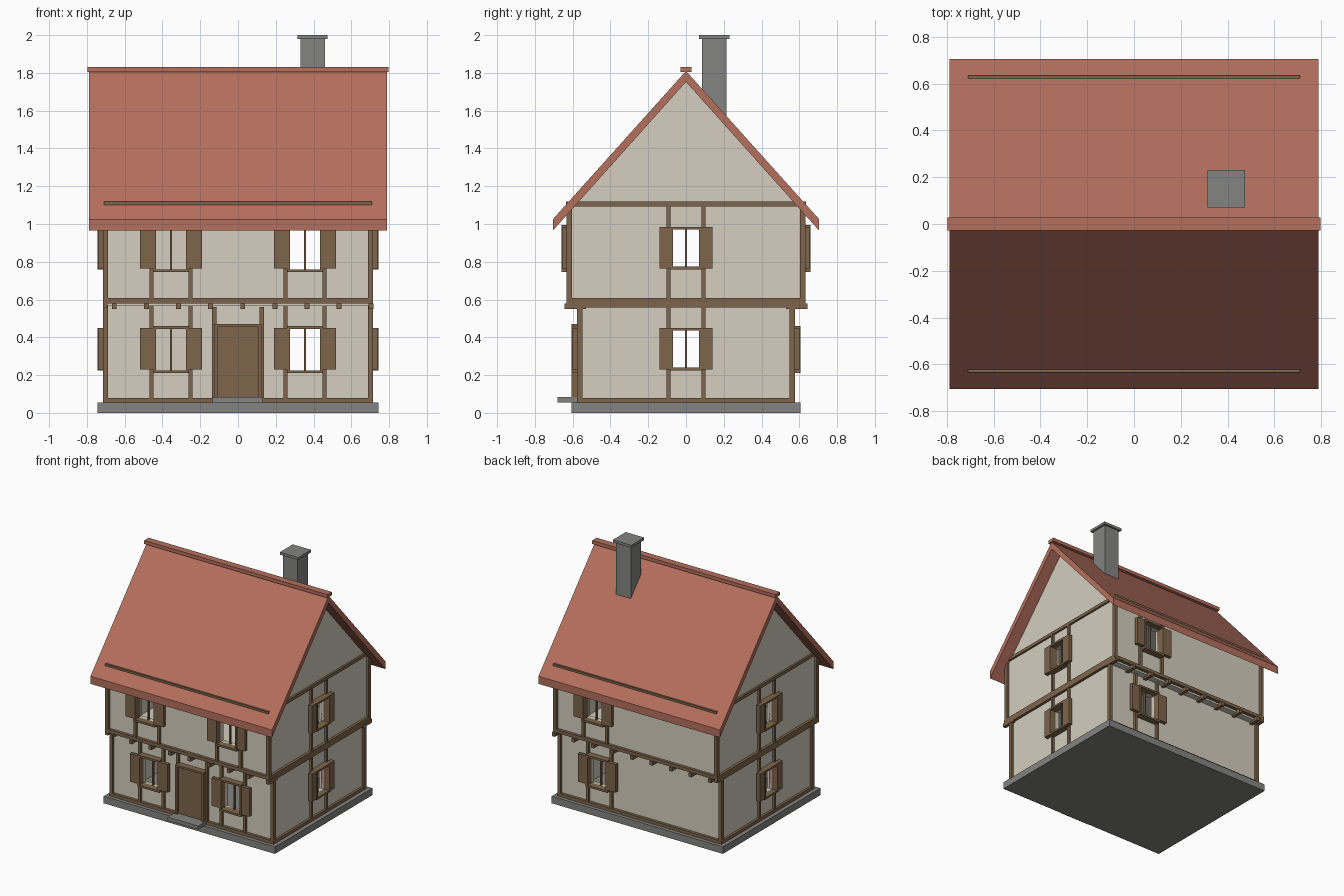
import bpy
import bmesh
from mathutils import Vector

if "Cube" in bpy.data.objects:
    bpy.data.objects.remove(bpy.data.objects["Cube"], do_unlink=True)


def material(name, r, g, b):
    m = bpy.data.materials.new(name)
    m.use_nodes = True
    m.diffuse_color = (r, g, b, 1)
    bsdf = next(n for n in m.node_tree.nodes if n.type == 'BSDF_PRINCIPLED')
    bsdf.inputs["Base Color"].default_value = (r, g, b, 1)
    bsdf.inputs["Roughness"].default_value = 0.9
    return m


PLASTER = material("cream plaster", 0.66, 0.62, 0.52)
TIMBER = material("brown timber", 0.21, 0.13, 0.07)
TILE = material("terracotta tile", 0.46, 0.16, 0.11)
STONE = material("grey stone", 0.23, 0.23, 0.22)


def finish(name, bm, mat):
    bmesh.ops.recalc_face_normals(bm, faces=bm.faces[:])
    mesh = bpy.data.meshes.new(name)
    bm.to_mesh(mesh)
    bm.free()
    mesh.materials.append(mat)
    obj = bpy.data.objects.new(name, mesh)
    bpy.context.collection.objects.link(obj)
    return obj


def boxes(name, mat, spans):
    """One object from boxes given as (x0, x1, y0, y1, z0, z1)."""
    bm = bmesh.new()
    for x0, x1, y0, y1, z0, z1 in spans:
        verts = bmesh.ops.create_cube(bm, size=1)["verts"]
        for v in verts:
            v.co = Vector((x1 if v.co.x > 0 else x0,
                           y1 if v.co.y > 0 else y0,
                           z1 if v.co.z > 0 else z0))
    return finish(name, bm, mat)


def extrude_x(name, mat, profile, half):
    """Sweep a (y, z) profile along x."""
    bm = bmesh.new()
    face = bm.faces.new([bm.verts.new((-half, y, z)) for y, z in profile])
    new = bmesh.ops.extrude_face_region(bm, geom=[face])["geom"]
    moved = [g for g in new if isinstance(g, bmesh.types.BMVert)]
    bmesh.ops.translate(bm, verts=moved, vec=(2 * half, 0, 0))
    return finish(name, bm, mat)


def on_wall(side, u0, u1, d0, d1, z0, z1):
    """Span along a wall (u), outward distance (d) and height."""
    if side == "front":
        return (u0, u1, -d1, -d0, z0, z1)
    if side == "back":
        return (u0, u1, d0, d1, z0, z1)
    if side == "left":
        return (d0, d1, u0, u1, z0, z1)
    return (-d1, -d0, u0, u1, z0, z1)


WINDOWS = {"front": (-0.355, 0.355), "back": (0.355,), "left": (0,), "right": (0,)}
HALF_X = 0.695
THICK = 0.035


def storey(label, base, bottom, top, half_y):
    """Walls with openings, timber posts, and windows; base shifts the windows."""
    for side, centres in WINDOWS.items():
        long_side = side in ("front", "back")
        depth = half_y if long_side else HALF_X
        reach = HALF_X if long_side else half_y - THICK
        post_d = depth + (0.02 if long_side else 0.016)
        face_d = depth + 0.05
        hw = 0.08 if long_side else 0.07
        z0 = base + (0.225 if long_side else 0.24)
        z1 = base + (0.445 if long_side else 0.435)
        inner = depth - THICK

        # Plaster wall split around its openings
        wall, u = [], -reach
        for c in centres:
            wall.append(on_wall(side, u, c - hw, inner, depth, bottom, top))
            wall.append(on_wall(side, c - hw, c + hw, inner, depth, bottom, z0))
            wall.append(on_wall(side, c - hw, c + hw, inner, depth, z1, top))
            u = c + hw
        wall.append(on_wall(side, u, reach, inner, depth, bottom, top))
        boxes(f"{label}_{side}_wall", PLASTER, wall)

        # Posts beside each window
        gap = hw + 0.023
        posts = [on_wall(side, c + s * gap - 0.011, c + s * gap + 0.011,
                         depth - 0.01, post_d, bottom, top)
                 for c in centres for s in (-1, 1)]
        boxes(f"{label}_{side}_posts", TIMBER, posts)

        # Frame, centre bar and open shutters
        f = 0.015
        for i, c in enumerate(centres):
            a, b = c - hw, c + hw
            frame = [(a - f, a, z0 - f, z1 + f), (b, b + f, z0 - f, z1 + f),
                     (a, b, z0 - f, z0), (a, b, z1, z1 + f)]
            boxes(f"{label}_{side}_window_frame_{i + 1}", TIMBER,
                  [on_wall(side, p, q, depth - 0.02, face_d, r, s)
                   for p, q, r, s in frame])
            boxes(f"{label}_{side}_window_bar_{i + 1}", TIMBER,
                  [on_wall(side, c - 0.005, c + 0.005, depth - 0.015, depth, z0, z1)])
            width = 0.07 if long_side else 0.055
            boxes(f"{label}_{side}_shutters_{i + 1}", TIMBER,
                  [on_wall(side, min(p, q), max(p, q), post_d, face_d - 0.003,
                           base + 0.23, base + 0.45)
                   for p, q in ((a - f, a - f - width), (b + f, b + f + width))])

    # Corner posts
    corners = []
    for sx in (-1, 1):
        for sy in (-1, 1):
            xs = sorted((sx * 0.688, sx * 0.714))
            ys = sorted((sy * (half_y - 0.007), sy * (half_y + 0.022)))
            corners.append((*xs, *ys, bottom, top))
    boxes(f"{label}_corner_posts", TIMBER, corners)


def ring(name, half_x, half_y, width, z0, z1):
    """Four horizontal beams round the house."""
    boxes(name, TIMBER, [
        (-half_x, half_x, -half_y, width - half_y, z0, z1),
        (-half_x, half_x, half_y - width, half_y, z0, z1),
        (-half_x, width - half_x, width - half_y, half_y - width, z0, z1),
        (half_x - width, half_x, width - half_y, half_y - width, z0, z1)])


# Base and doorstep
boxes("foundation", STONE, [(-0.745, 0.745, -0.605, 0.605, 0, 0.055)])
boxes("doorstep", STONE, [(-0.135, 0.13, -0.68, -0.575, 0.055, 0.083)])

# Two storeys, the upper one overhanging front and back
storey("ground", 0, 0.055, 0.57, 0.555)
storey("upper", 0.535, 0.58, 1.1, 0.61)
boxes("upper_floor", PLASTER, [(-0.69, 0.69, -0.605, 0.605, 0.565, 0.585)])

# Horizontal timbers
ring("sill_beams", 0.714, 0.577, 0.03, 0.055, 0.08)
ring("floor_beams", 0.716, 0.632, 0.03, 0.58, 0.607)
boxes("side_floor_beams", TIMBER,
      [(*xs, -0.632, 0.632, 0.558, 0.58) for xs in ((-0.716, -0.69), (0.69, 0.716))])
ring("wall_plates", 0.71, 0.636, 0.03, 1.093, 1.118)

# Joist ends under the overhang
boxes("joists", TIMBER, [(x - 0.013, x + 0.013, *ys, 0.55, 0.58)
                         for x in [-0.655 + 0.17 * i for i in range(9)]
                         for ys in ((-0.642, -0.53), (0.53, 0.642))])

# Front door
boxes("door", TIMBER, [(-0.11, 0.11, -0.585, -0.545, 0.08, 0.455)])
boxes("door_frame", TIMBER, [(-0.125, -0.108, -0.605, -0.55, 0.08, 0.47),
                             (0.108, 0.125, -0.605, -0.55, 0.08, 0.47),
                             (-0.108, 0.108, -0.605, -0.55, 0.455, 0.47)])
boxes("door_posts", TIMBER, [(-0.137, -0.115, -0.575, -0.55, 0.08, 0.56),
                             (0.115, 0.137, -0.575, -0.55, 0.08, 0.56)])

# Gable block, roof and ridge
extrude_x("gable", PLASTER, [(-0.605, 1.1), (0.605, 1.1), (0, 1.77)], HALF_X)
extrude_x("roof", TILE, [(-0.705, 0.965), (-0.705, 1.025), (0, 1.81),
                         (0.705, 1.025), (0.705, 0.965), (0, 1.752)], 0.79)
boxes("ridge_cap", TILE, [(-0.797, 0.797, -0.028, 0.028, 1.805, 1.832)])

# Chimney
boxes("chimney", STONE, [(0.33, 0.46, 0.085, 0.215, 1.45, 1.98)])
boxes("chimney_cap", STONE, [(0.315, 0.475, 0.07, 0.23, 1.98, 2.0)])
